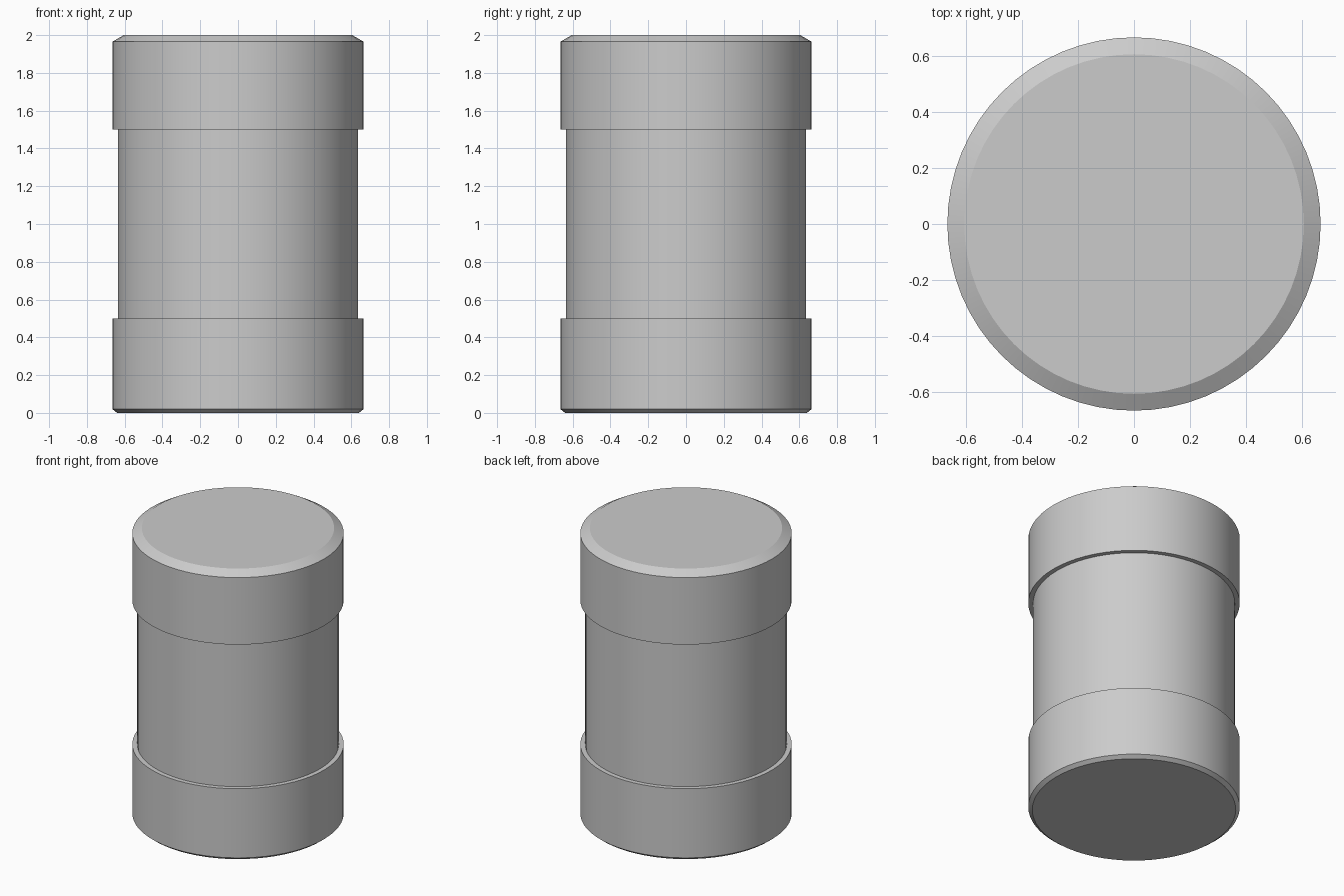
import bpy
import bmesh
from math import cos, sin, tau, radians

SIDES = 64

cube = bpy.data.objects.get("Cube")
if cube:
    bpy.data.objects.remove(cube, do_unlink=True)

grey = bpy.data.materials.new("plain grey")
grey.use_nodes = True
colour = (0.6, 0.6, 0.6, 1.0)
grey.diffuse_color = colour
grey.node_tree.nodes["Principled BSDF"].inputs["Base Color"].default_value = colour


def turned_part(name, profile):
    """Revolve (radius, height) points about z and cap both ends."""
    bm = bmesh.new()
    rings = [[bm.verts.new((r * cos(tau * i / SIDES), r * sin(tau * i / SIDES), z))
              for i in range(SIDES)] for r, z in profile]
    for low, high in zip(rings, rings[1:]):
        for i in range(SIDES):
            j = (i + 1) % SIDES
            bm.faces.new((low[i], low[j], high[j], high[i]))
    bm.faces.new(rings[0][::-1])
    bm.faces.new(rings[-1])
    mesh = bpy.data.meshes.new(name)
    bm.to_mesh(mesh)
    bm.free()
    mesh.materials.append(grey)
    obj = bpy.data.objects.new(name, mesh)
    bpy.context.collection.objects.link(obj)
    bpy.ops.object.select_all(action='DESELECT')
    obj.select_set(True)
    bpy.context.view_layer.objects.active = obj
    bpy.ops.object.shade_smooth_by_angle(angle=radians(20))
    return obj


# One continuous turned body: chamfered foot band, slim waist, chamfered top band
turned_part("banded_cylinder", [
    (0.64, 0.0), (0.665, 0.02), (0.665, 0.5),
    (0.634, 0.5), (0.634, 1.5),
    (0.665, 1.5), (0.665, 1.965), (0.605, 2.0),
])
